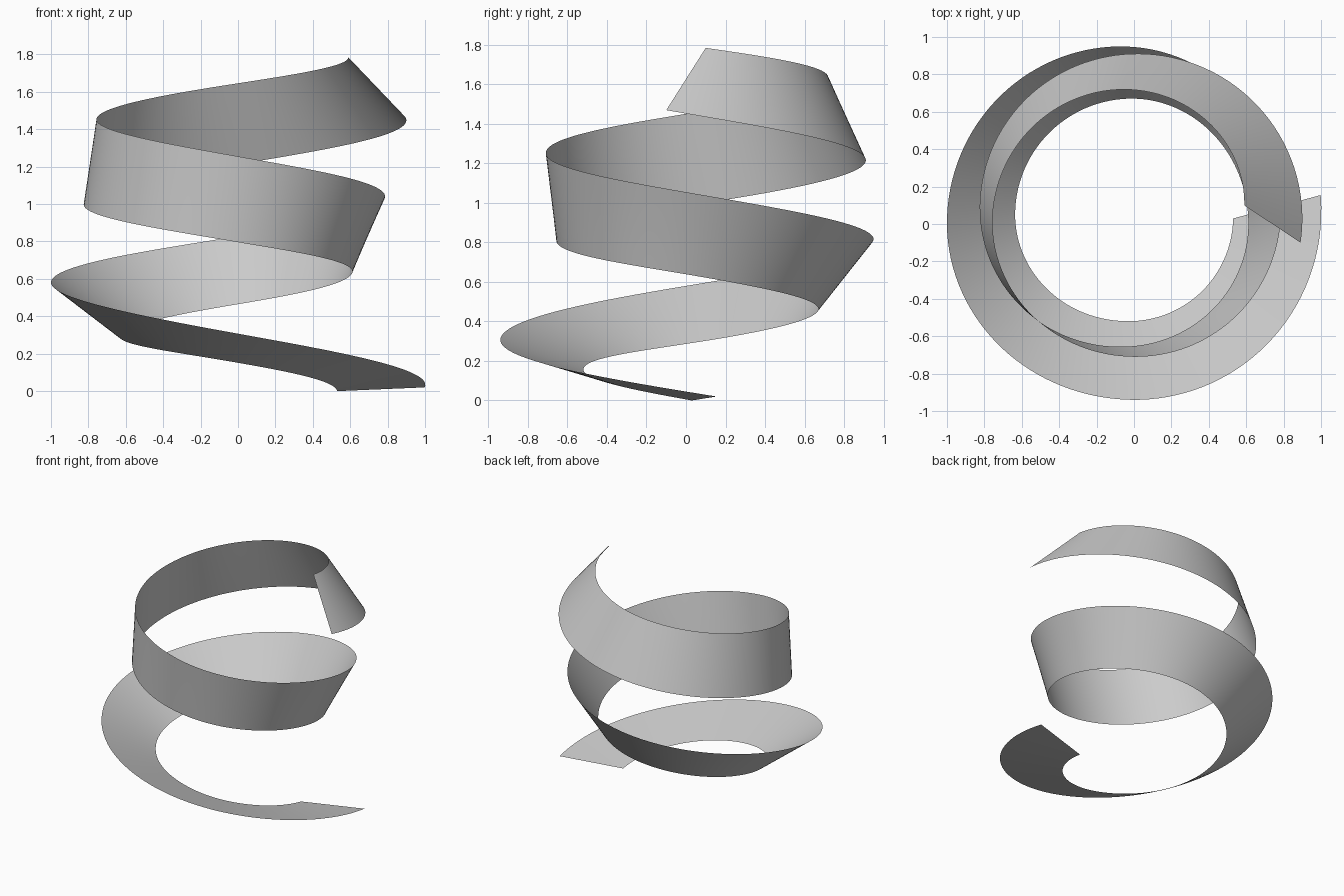
import bpy
import bmesh
import math
from mathutils import Vector

default_cube = bpy.data.objects.get("Cube")
if default_cube:
    bpy.data.objects.remove(default_cube, do_unlink=True)

# Edge guides, one key per quarter turn: clockwise angle, radius, height
OUTER_TO_TOP = [(-8.8, 1.01, .02), (91, .94, .31), (180, 1, .58),
                (265, .953, .815), (358, .785, 1.05), (450, .71, 1.255),
                (544, .757, 1.46), (627, .72, 1.64), (710.4, .598, 1.785)]
INNER_TO_BOTTOM = [(-3.2, .531, 0), (95.5, .522, .16), (185, .638, .295),
                   (267.5, .671, .46), (355, .612, .63), (452, .655, .8),
                   (547, .831, 1), (629, .91, 1.21), (726.4, .896, 1.47)]
STEPS_PER_KEY = 32
STRIPS = 6


def smooth_path(keys):
    """Pass a smooth spline through the keys and return points in space."""
    keys = [Vector(key) for key in keys]
    # Extend both ends so that the curvature carries on
    before = 3 * keys[0] - 3 * keys[1] + keys[2]
    after = 3 * keys[-1] - 3 * keys[-2] + keys[-3]
    keys = [before] + keys + [after]
    path = []
    for i in range(1, len(keys) - 2):
        a, b, c, d = keys[i - 1:i + 3]
        last = i == len(keys) - 3
        for step in range(STEPS_PER_KEY + int(last)):
            t = step / STEPS_PER_KEY
            angle, radius, height = b + (t / 2) * (
                (c - a) + t * ((2 * a - 5 * b + 4 * c - d)
                               + t * (3 * b - 3 * c + d - a)))
            turn = -math.radians(angle)
            path.append(Vector((radius * math.cos(turn),
                                radius * math.sin(turn), height)))
    return path


def make_material(name, colour):
    material = bpy.data.materials.new(name)
    material.use_nodes = True
    material.diffuse_color = colour
    shader = material.node_tree.nodes["Principled BSDF"]
    shader.inputs["Base Color"].default_value = colour
    return material


# Twisted ribbon: straight rungs between the two edges
bm = bmesh.new()
rows = []
for top, bottom in zip(smooth_path(OUTER_TO_TOP), smooth_path(INNER_TO_BOTTOM)):
    rows.append([bm.verts.new(bottom.lerp(top, i / STRIPS))
                 for i in range(STRIPS + 1)])
for row, following in zip(rows, rows[1:]):
    for i in range(STRIPS):
        face = bm.faces.new((row[i], row[i + 1], following[i + 1], following[i]))
        face.smooth = True
mesh = bpy.data.meshes.new("spiral_ribbon")
bm.to_mesh(mesh)
bm.free()
mesh.materials.append(make_material("light grey", (.6, .6, .6, 1)))
ribbon = bpy.data.objects.new("spiral_ribbon", mesh)
bpy.context.collection.objects.link(ribbon)
